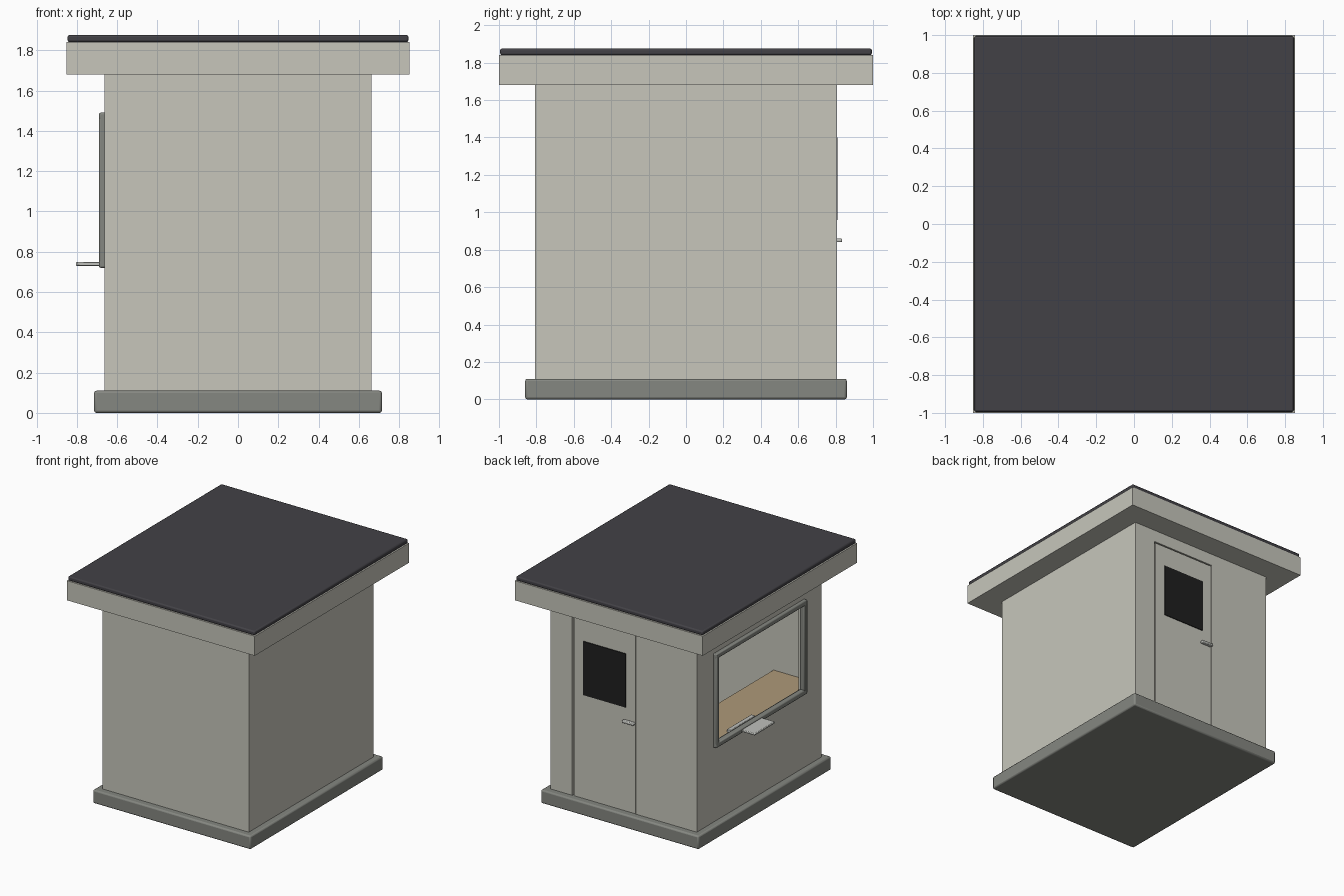
import bpy

if "Cube" in bpy.data.objects:
    bpy.data.objects.remove(bpy.data.objects["Cube"])


def mat(name, r, g, b):
    m = bpy.data.materials.new(name)
    m.diffuse_color = (r, g, b, 1)
    m.use_nodes = True
    m.node_tree.nodes["Principled BSDF"].inputs["Base Color"].default_value = m.diffuse_color
    return m


WALL = mat("warm grey wall", .57, .565, .50)
TRIM = mat("mid grey trim", .235, .243, .22)
ROOF = mat("charcoal roof", .055, .053, .061)
GLASS = mat("dark glass", .014, .014, .014)
WOOD = mat("tan wood", .42, .32, .19)
METAL = mat("light metal", .52, .53, .50)


def box(name, x, y, z, material, bevel=0.0):
    """Box from (min, max) ranges, optionally with rounded edges."""
    bpy.ops.mesh.primitive_cube_add(size=1)
    o = bpy.context.object
    o.name = name
    for v in o.data.vertices:
        for i, (lo, hi) in enumerate((x, y, z)):
            v.co[i] = hi if v.co[i] > 0 else lo
    o.data.materials.append(material)
    if bevel:
        m = o.modifiers.new("soft_edges", 'BEVEL')
        m.width = bevel
        m.segments = 2
        bpy.ops.object.shade_smooth_by_angle()
    return o


WX, WY, T = .662, .806, .04      # outer wall half sizes, thickness
Z0, Z1 = .11, 1.68               # wall bottom and top
IX, IY = WX - T, WY - T          # inner wall half sizes

# Plinth and floor
box("plinth", (-.715, .715), (-.86, .86), (0, Z0), TRIM, .012)

# Plain walls
box("front_wall", (-WX, WX), (-WY, -IY), (Z0, Z1), WALL)
box("right_wall", (IX, WX), (-IY, IY), (Z0, Z1), WALL)

# Window wall, built around the opening
OY, OZ0, OZ1 = .565, .74, 1.475
box("window_wall_lower", (-WX, -IX), (-IY, IY), (Z0, OZ0), WALL)
box("window_wall_upper", (-WX, -IX), (-IY, IY), (OZ1, Z1), WALL)
for side, y in (("front", (-IY, -OY)), ("back", (OY, IY))):
    box("window_wall_" + side, (-WX, -IX), y, (OZ0, OZ1), WALL)

# Back wall, built around the doorway
DX0, DX1, DZ = -.11, .467, 1.58
box("back_wall_left", (DX1, WX), (IY, WY), (Z0, Z1), WALL)
box("back_wall_right", (-WX, DX0), (IY, WY), (Z0, Z1), WALL)
box("door_lintel", (DX0, DX1), (IY, WY), (DZ, Z1), WALL)

# Door, pane and handle
box("door", (DX0 + .004, DX1 - .012), (IY, WY - .003), (Z0, DZ - .008), WALL)
box("door_pane", (-.02, .365), (WY - .004, WY + .004), (.96, 1.40), GLASS)
box("door_handle", (-.105, 0), (WY - .004, .835), (.84, .86), METAL, .006)

# Window frame
FX, FY, FZ0, FZ1, FW = (-.69, -.645), .59, .72, 1.49, .04
for side, z in (("bottom", (FZ0, FZ0 + FW)), ("top", (FZ1 - FW, FZ1))):
    box("window_frame_" + side, FX, (-FY, FY), z, TRIM, .008)
for side, s in (("front", -1), ("back", 1)):
    y = sorted((s * FY, s * (FY - FW)))
    box("window_frame_" + side, FX, y, (FZ0, FZ1), TRIM, .008)

# Service shelf, inner counter and tray
box("service_shelf", (-.805, -.66), (0, .26), (.73, .748), METAL, .005)
box("counter", (-IX, -.257), (-IY, IY), (.69, .73), WOOD)
box("counter_tray", (-.635, -.60), (.01, .33), (.73, .755), METAL, .004)

# Roof
box("roof_fascia", (-.852, .852), (-1, 1), (Z1, 1.84), WALL)
box("roof_cover", (-.846, .846), (-.994, .994), (1.84, 1.875), ROOF, .01)
